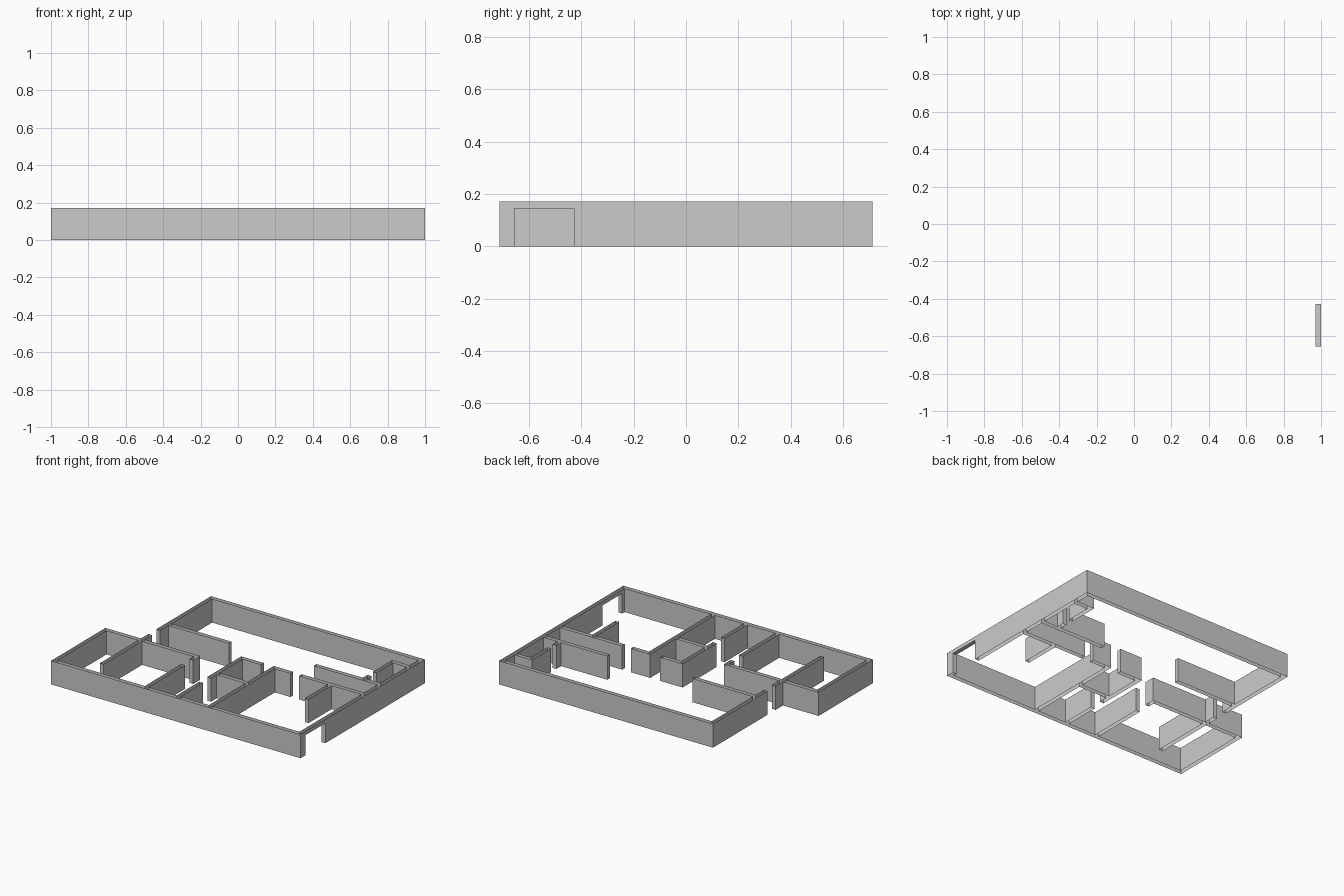
import bpy, bmesh

if "Cube" in bpy.data.objects:
    bpy.data.objects.remove(bpy.data.objects["Cube"])

TOP, DOOR, T = 0.172, 0.145, 0.03      # wall height, doorway height, wall thickness


def wall_x(x0, x1, y):                 # wall running along x, y = its lower side
    return (x0, x1, y, y + T)


def wall_y(x, y0, y1):                 # wall running along y, x = its lower side
    return (x, x + T, y0, y1)


L, K = -0.715, 0.712                   # recessed left side, half depth
outer = [
    wall_x(-1, 1, -K), wall_x(L, 1, K - T),
    wall_y(1 - T, -K, -0.655), wall_y(1 - T, -0.427, K),
    wall_y(-1, -K, -0.09), wall_y(L, 0.085, K), wall_y(L, -0.12, -0.005),
]
rooms = [
    wall_x(L, -0.2, 0.18),                                   # left hall wall
    wall_x(-1, -0.24, -0.12), wall_y(L, -0.56, -0.09),       # left rooms
    wall_y(-0.27, -0.17, -0.09), wall_y(-0.27, -K, -0.265),
    wall_y(-0.015, -K, -0.42), wall_y(-0.015, -0.33, 0.06),  # middle rooms
    wall_x(-0.015, 0.165, 0.03), wall_x(-0.015, 0.27, -0.265),
    wall_y(0.245, -K, 0.06), wall_x(0.245, 0.4, 0.03),
    wall_x(0.47, 1, 0.03), wall_y(0.7, -0.235, 0.06),        # right rooms
    wall_x(0.46, 1, 0.215), wall_y(0.83, 0.215, 0.3),
    wall_y(0.83, 0.36, 0.58), wall_x(0.83, 1, 0.55),
]
lintel = wall_y(1 - T, -0.655, -0.427)

# Union of all walls on a shared grid: each cell stores where its solid part begins
rects = [(r, 0.0) for r in outer + rooms] + [(lintel, DOOR)]
key = lambda v: round(v, 4)
xs = sorted({key(v) for r, _ in rects for v in r[:2]})
ys = sorted({key(v) for r, _ in rects for v in r[2:]})
base = {}
for i in range(len(xs) - 1):
    for j in range(len(ys) - 1):
        cx, cy = (xs[i] + xs[i + 1]) / 2, (ys[j] + ys[j + 1]) / 2
        hits = [b for r, b in rects if r[0] < cx < r[1] and r[2] < cy < r[3]]
        if hits:
            base[i, j] = min(hits)

bm = bmesh.new()


def face(pts):
    bm.faces.new([bm.verts.new(p) for p in pts])


# Upright faces only, the walls are open at top and bottom; doorway gets a soffit
for (i, j), b in base.items():
    x0, x1, y0, y1 = xs[i], xs[i + 1], ys[j], ys[j + 1]
    for di, dj, p, q in ((0, -1, (x0, y0), (x1, y0)), (1, 0, (x1, y0), (x1, y1)),
                         (0, 1, (x1, y1), (x0, y1)), (-1, 0, (x0, y1), (x0, y0))):
        n = base.get((i + di, j + dj), TOP)
        if n > b:
            face([(*p, b), (*q, b), (*q, n), (*p, n)])
    if b > 0:
        face([(x0, y0, b), (x0, y1, b), (x1, y1, b), (x1, y0, b)])

bmesh.ops.remove_doubles(bm, verts=bm.verts, dist=1e-4)
bmesh.ops.dissolve_limit(bm, angle_limit=0.01, verts=bm.verts, edges=bm.edges)
mesh = bpy.data.meshes.new("floor_plan_walls")
bm.to_mesh(mesh)
bm.free()
bpy.context.collection.objects.link(bpy.data.objects.new("floor_plan_walls", mesh))
